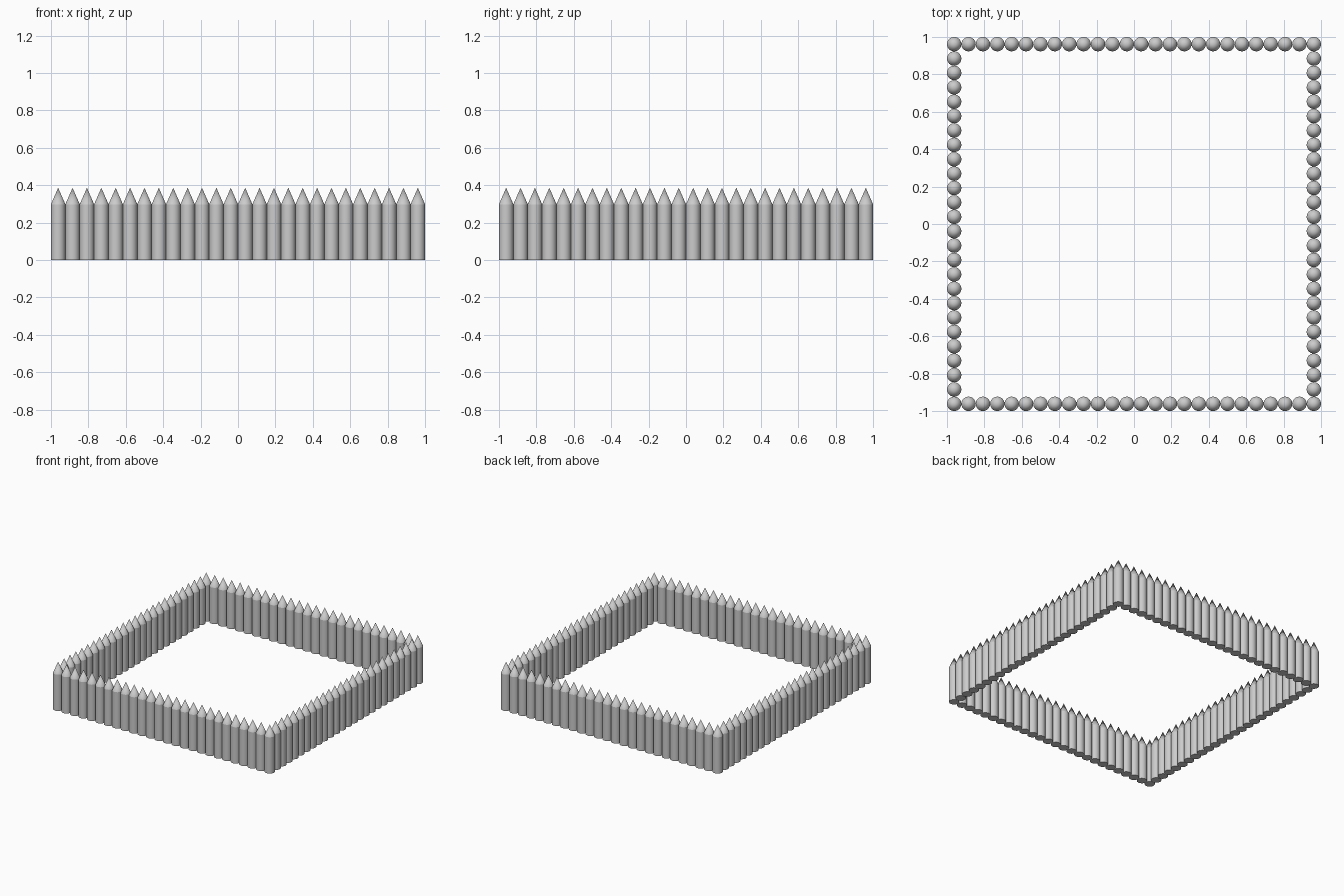
import bpy, bmesh, math

if "Cube" in bpy.data.objects:
    bpy.data.objects.remove(bpy.data.objects["Cube"])

COUNT = 26                 # stakes per side, corners shared
R = 1.0 / COUNT            # neighbouring stakes touch
BODY, TIP = 0.298, 0.386
SIDES = 32


def make_stake_mesh():
    """Round post with a flat foot and a sharpened conical point."""
    bm = bmesh.new()
    angles = [2 * math.pi * i / SIDES for i in range(SIDES)]
    low = [bm.verts.new((R * math.cos(a), R * math.sin(a), 0)) for a in angles]
    high = [bm.verts.new((R * math.cos(a), R * math.sin(a), BODY)) for a in angles]
    apex = bm.verts.new((0, 0, TIP))
    bm.faces.new(low[::-1])
    for i in range(SIDES):
        j = (i + 1) % SIDES
        bm.faces.new((low[i], low[j], high[j], high[i])).smooth = True
        bm.faces.new((high[i], high[j], apex)).smooth = True
    # Keep the foot and shoulder edges crisp
    for e in bm.edges:
        if abs(e.verts[0].co.z - e.verts[1].co.z) < 1e-6:
            e.smooth = False
    mesh = bpy.data.meshes.new("stake")
    bm.to_mesh(mesh)
    bm.free()
    return mesh


stake = make_stake_mesh()


def add_stake(name, x, y):
    ob = bpy.data.objects.new(name, stake)
    ob.location = (x, y, 0)
    bpy.context.collection.objects.link(ob)


# Four walls: each runs from one corner up to, but not including, the next
edge = 1 - R
for k, wall in enumerate(("front", "right", "back", "left")):
    c, s = round(math.cos(k * math.pi / 2)), round(math.sin(k * math.pi / 2))
    for i in range(COUNT - 1):
        x, y = -edge + 2 * R * i, -edge
        add_stake(f"{wall}_stake_{i + 1:02d}", c * x - s * y, s * x + c * y)
